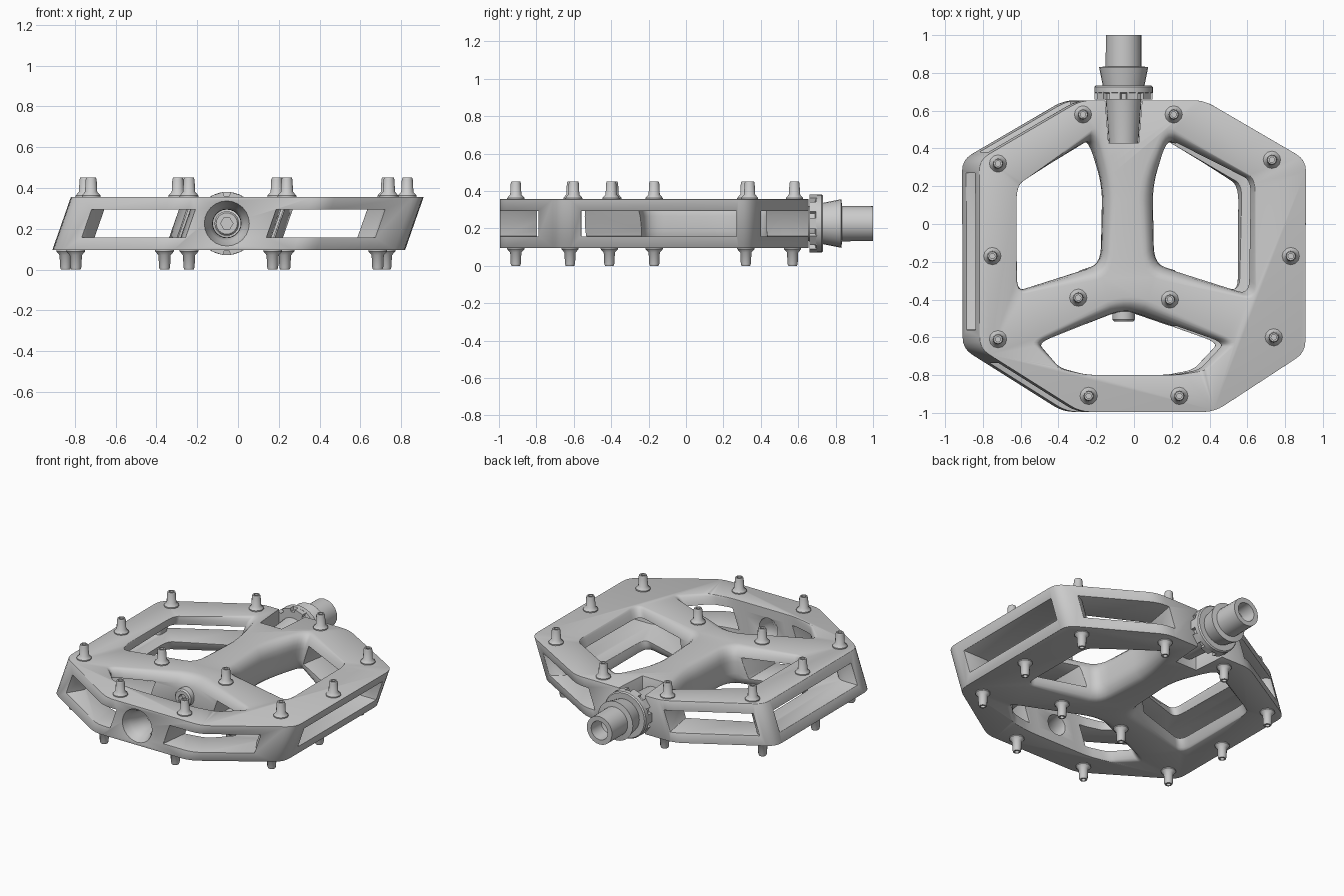
import bpy, bmesh, math
from mathutils import Vector, Matrix

if "Cube" in bpy.data.objects:
    bpy.data.objects.remove(bpy.data.objects["Cube"], do_unlink=True)

ZC, HALF = 0.226, 0.13      # mid height and half thickness of the body
LEAN = 0.35                 # sideways lean of the body per unit of height
AXLE_X = -0.055


def make_object(name, bm):
    bmesh.ops.recalc_face_normals(bm, faces=bm.faces)
    mesh = bpy.data.meshes.new(name)
    bm.to_mesh(mesh)
    bm.free()
    obj = bpy.data.objects.new(name, mesh)
    bpy.context.collection.objects.link(obj)
    return obj


def activate(obj):
    bpy.ops.object.select_all(action='DESELECT')
    obj.select_set(True)
    bpy.context.view_layer.objects.active = obj


def smooth(obj, angle=38):
    activate(obj)
    bpy.ops.object.shade_smooth_by_angle(angle=math.radians(angle))


def fillet(points, radius, steps=5):
    """Round every corner of a closed polygon; extra coordinates are blended too."""
    pts = [Vector(p) for p in points]
    out = []
    for i, p in enumerate(pts):
        ends = []
        for q in (pts[i - 1], pts[(i + 1) % len(pts)]):
            ends.append(p.lerp(q, min(0.45, radius / (q - p).length)))
        a, b = ends
        for s in range(steps + 1):
            t = s / steps
            out.append(a.lerp(p, t).lerp(p.lerp(b, t), t))
    return out


def loft(name, rings):
    bm = bmesh.new()
    loops = [[bm.verts.new(p) for p in ring] for ring in rings]
    n = len(loops[0])
    for low, high in zip(loops, loops[1:]):
        for i in range(n):
            j = (i + 1) % n
            bm.faces.new((low[i], low[j], high[j], high[i]))
    bm.faces.new(loops[0])
    bm.faces.new(loops[-1])
    return make_object(name, bm)


def leaning_prism(name, outline, half):
    return loft(name, [[(p[0] + h * LEAN, p[1], ZC + h) for p in outline]
                       for h in (-half, half)])


def lathe(name, profile, matrix, segments=24):
    """Revolve (radius, height) points around z, then place the result."""
    bm = bmesh.new()
    verts = [bm.verts.new((r, 0, z)) for r, z in profile]
    edges = [bm.edges.new(e) for e in zip(verts, verts[1:])]
    bmesh.ops.spin(bm, geom=verts + edges, axis=(0, 0, 1), cent=(0, 0, 0),
                   angle=math.tau, steps=segments, use_duplicate=False)
    bmesh.ops.remove_doubles(bm, verts=bm.verts, dist=0.0002)
    bm.transform(matrix)
    return make_object(name, bm)


def mirror_x(points):
    return [(-0.07 - p[0],) + tuple(p[1:]) for p in points]


def window_cutter(name, top, bottom):
    """Opening that blends two outlines and flares at its weighted corners."""
    top, bottom = fillet(top, 0.09), fillet(bottom, 0.09)
    rings = []
    for h in (-1.1, -1, -0.97, -0.9, -0.75, -0.55, -0.3, 0.3, 0.55, 0.75, 0.9, 0.97, 1, 1.1):
        pts = [b.lerp(a, (h + 1) / 2) for a, b in zip(top, bottom)]
        mid = sum(pts, Vector((0, 0, 0))) / len(pts)
        u = min(1, max(0, (abs(h) - 0.3) / 0.7))
        flare = 0.08 * (1 - math.sqrt(1 - u * u))
        ring = []
        for p in pts:
            away = (p - mid).xy.normalized() * flare * p.z
            ring.append((p.x + away.x, p.y + away.y, ZC + h * HALF))
        rings.append(ring)
    return loft(name, rings)


# Body blank: leaning six-sided slab with a flat back and front
outline = [(0.325, 0.655), (0.865, 0.34), (0.862, -0.68), (0.38, -0.995),
           (-0.33, -0.995), (-0.862, -0.66), (-0.865, 0.34), (-0.325, 0.655)]
body = leaning_prism("pedal_body", fillet(outline, 0.06, 4), HALF)

# Openings: x, y and how strongly the rim rounds over
right_win = [(0.19, 0.45, 1), (0.64, 0.24, 0), (0.63, -0.38, 0.4), (0.11, -0.21, 1), (0.10, 0.20, 1)]
left_win = [(-0.21, 0.45, 1), (-0.62, 0.20, 0), (-0.605, -0.35, 0.4), (-0.17, -0.21, 1), (-0.165, 0.20, 1)]
front_win = [(-0.03, -0.45, 1), (0.49, -0.63, 0.8), (0.36, -0.77, 0.3), (0.22, -0.80, 0),
             (-0.24, -0.80, 0), (-0.38, -0.76, 0.3), (-0.49, -0.63, 0.8)]
cutters = [
    window_cutter("right_window_cutter", right_win, mirror_x(left_win)),
    window_cutter("left_window_cutter", left_win, mirror_x(right_win)),
    window_cutter("front_window_cutter", front_win, [(x - 0.06, y, w) for x, y, w in front_win]),
]

# Hollow between the two plates, leaving the spine and the corner posts
hollow = [(0.15, -1.1), (0.70, -1.1), (0.70, -0.78), (0.60, -0.62), (0.66, -0.56),
          (1.1, -0.56), (1.1, 0.27), (0.68, 0.27), (0.68, 0.36), (0.80, 0.42),
          (1.0, 0.8), (0.27, 0.8), (0.20, 0.40), (0.20, -0.70)]
cutters.append(leaning_prism("right_hollow_cutter", fillet(hollow, 0.03, 3), 0.068))
cutters.append(leaning_prism("left_hollow_cutter", fillet(mirror_x(hollow), 0.03, 3), 0.068))

# Notch for the spindle and the tool hole through the front rim
notch = [(-0.08, 0.43), (0.08, 0.43), (0.105, 0.75), (-0.105, 0.75)]
cutters.append(loft("notch_cutter", [[(AXLE_X + x, y, ZC + h) for x, y in notch]
                                     for h in (-0.2, 0.2)]))
along_y = Matrix.Translation((AXLE_X, 0, ZC)) @ Matrix.Rotation(-math.pi / 2, 4, 'X')
cutters.append(lathe("tool_hole_cutter", [(0, -1.1), (0.115, -1.1), (0.11, -0.99), (0.085, -0.95),
                                          (0.07, -0.88), (0.066, -0.7), (0, -0.7)], along_y))

for cutter in cutters:
    cutter.hide_render = True
    mod = body.modifiers.new(cutter.name, 'BOOLEAN')
    mod.operation = 'DIFFERENCE'
    mod.solver = 'EXACT'
    mod.object = cutter
bevel = body.modifiers.new("soft_edges", 'BEVEL')
bevel.width = 0.008
bevel.segments = 2
bevel.limit_method = 'ANGLE'
bevel.angle_limit = math.radians(50)
activate(body)
for name in [m.name for m in body.modifiers]:
    bpy.ops.object.modifier_apply(modifier=name)
for cutter in cutters:
    bpy.data.objects.remove(cutter, do_unlink=True)
smooth(body)

# Spindle with a hollow stub end
smooth(lathe("spindle", [(0, 0.41), (0.078, 0.43), (0.095, 0.66), (0.11, 0.73), (0.13, 0.83),
                         (0.095, 0.835), (0.094, 1.0), (0.062, 1.0), (0.056, 0.90), (0, 0.88)],
             along_y))

# Notched collar around the spindle
smooth(lathe("collar", [(0.09, 0.66), (0.135, 0.66), (0.135, 0.69), (0.155, 0.695),
                        (0.155, 0.725), (0.148, 0.733), (0.09, 0.733)], along_y, 32))
bm = bmesh.new()
TABS = 10
for i in range(TABS):
    turn = Matrix.Rotation(math.tau * i / TABS, 4, 'Z')
    place = Matrix.Translation((0.138, 0, 0.68)) @ Matrix.Diagonal((0.03, 0.06, 0.04, 1))
    bmesh.ops.create_cube(bm, size=1, matrix=along_y @ turn @ place)
make_object("collar_tabs", bm)

# Bolt head with a hexagonal socket at the front end of the spine
smooth(lathe("end_bolt", [(0, -0.45), (0.06, -0.45), (0.06, -0.505), (0.052, -0.515),
                          (0.036, -0.515), (0.036, -0.48), (0, -0.48)], along_y))
smooth(lathe("end_bolt_socket", [(0.045, -0.48), (0.045, -0.514), (0.03, -0.514),
                                 (0.03, -0.48)], along_y, 6))

# Grip pins on both plates
top_pins = [(-0.27, 0.58), (0.21, 0.58), (-0.72, 0.32), (0.73, 0.34), (-0.75, -0.17), (0.83, -0.17),
            (-0.295, -0.39), (0.19, -0.40), (-0.72, -0.61), (0.74, -0.60), (-0.24, -0.91), (0.24, -0.91)]
bottom_pins = [(-0.24, 0.57), (0.23, 0.57), (-0.795, 0.32), (0.685, 0.32), (-0.845, -0.17), (0.725, -0.17),
               (-0.24, -0.41), (0.23, -0.41), (-0.795, -0.62), (0.685, -0.62), (-0.36, -0.91), (0.17, -0.91)]
pin_profile = [(0, 0.12), (0.046, 0.12), (0.046, 0.137), (0.03, 0.155), (0.027, 0.215),
               (0.023, ZC), (0.014, ZC), (0.014, 0.20), (0, 0.20)]
for label, pins, tilt in (("top", top_pins, 0), ("bottom", bottom_pins, math.pi)):
    for i, (x, y) in enumerate(pins):
        place = Matrix.Translation((x, y, ZC)) @ Matrix.Rotation(tilt, 4, 'X')
        smooth(lathe(f"{label}_pin_{i + 1}", pin_profile, place, 12))
